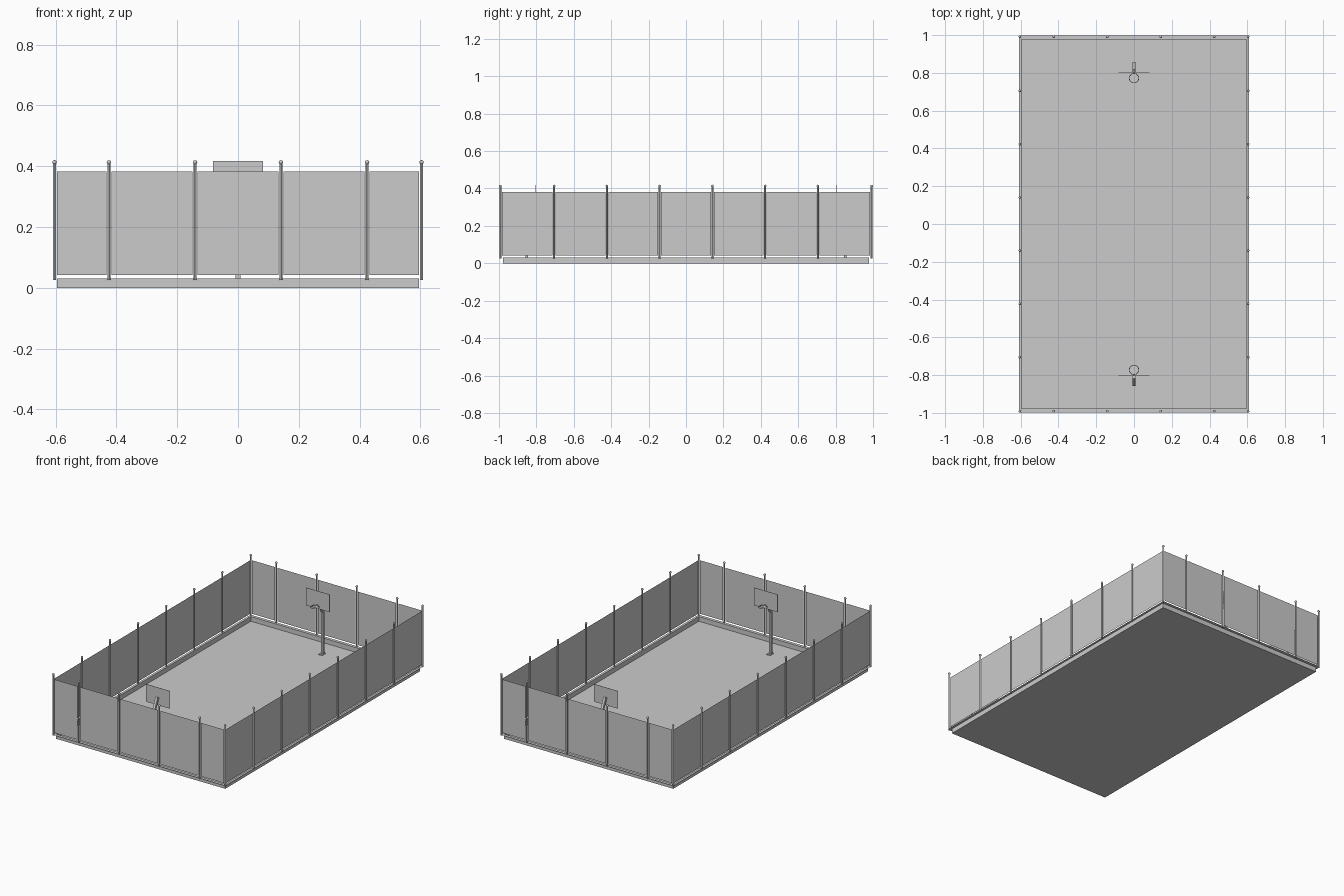
import bpy, bmesh, math
from mathutils import Vector

if "Cube" in bpy.data.objects:
    bpy.data.objects.remove(bpy.data.objects["Cube"])

PX, PY = 0.604, 0.992            # fence lines
SX, SY = 0.595, 0.978            # court tray half sizes
FRONT = [-PX, -0.425, -0.141, 0.141, 0.425, PX]
SIDE = [-PY, -0.705, -0.423, -0.141, 0.141, 0.423, 0.705, PY]


def make(name, bm, smooth=False):
    mesh = bpy.data.meshes.new(name)
    bm.to_mesh(mesh)
    bm.free()
    ob = bpy.data.objects.new(name, mesh)
    bpy.context.collection.objects.link(ob)
    if smooth:
        bpy.context.view_layer.objects.active = ob
        ob.select_set(True)
        bpy.ops.object.shade_smooth_by_angle()
        ob.select_set(False)
    return ob


def quad(bm, pts):
    return bm.faces.new([bm.verts.new(p) for p in pts])


def box(name, lo, hi):
    bm = bmesh.new()
    bmesh.ops.create_cube(bm, size=1)
    for v in bm.verts:
        v.co = [lo[i] + (v.co[i] + 0.5) * (hi[i] - lo[i]) for i in range(3)]
    return make(name, bm)


# Court: shallow tray with a raised curb and an outer flange carrying the fence
bm = bmesh.new()
rings = []
for x, y, z in [(SX, SY, 0), (SX, SY, 0.03), (0.610, 0.998, 0.03)]:
    rings.append([bm.verts.new((sx * x, sy * y, z))
                  for sx, sy in [(-1, -1), (1, -1), (1, 1), (-1, 1)]])
bm.faces.new(rings[0])
for a, b in zip(rings, rings[1:]):
    for i in range(4):
        j = (i + 1) % 4
        bm.faces.new((a[j], a[i], b[i], b[j]))
make("court_tray", bm)

# Fence posts: thin tubes with ball caps
spots = [(x, s * PY) for x in FRONT for s in (-1, 1)]
spots += [(s * PX, y) for y in SIDE[1:-1] for s in (-1, 1)]
bm = bmesh.new()
for x, y in spots:
    r = bmesh.ops.create_cone(bm, cap_ends=True, segments=12, radius1=0.005,
                              radius2=0.005, depth=0.39)
    bmesh.ops.translate(bm, verts=r["verts"], vec=(x, y, 0.22))
    r = bmesh.ops.create_uvsphere(bm, u_segments=12, v_segments=8, radius=0.007)
    bmesh.ops.translate(bm, verts=r["verts"], vec=(x, y, 0.413))
make("fence_posts", bm, smooth=True)

# Fence panels: flat sheets between neighbouring posts
GAP, Z0, Z1 = 0.008, 0.042, 0.382
bm = bmesh.new()
for s in (-1, 1):
    for a, b in zip(FRONT, FRONT[1:]):
        a, b = a + GAP, b - GAP
        quad(bm, [(a, s * PY, Z0), (b, s * PY, Z0), (b, s * PY, Z1), (a, s * PY, Z1)])
    for a, b in zip(SIDE, SIDE[1:]):
        a, b = a + GAP, b - GAP
        quad(bm, [(s * PX, a, Z0), (s * PX, b, Z0), (s * PX, b, Z1), (s * PX, a, Z1)])
make("fence_panels", bm)

# Two hoops, one at each end
for s, end in ((-1, "front"), (1, "back")):
    box(end + "_hoop_base", (-0.012, min(s * 0.828, s * 0.862), 0),
        (0.012, max(s * 0.828, s * 0.862), 0.005))
    box(end + "_backboard", (-0.083, s * 0.803 - 0.001, 0.306), (0.083, s * 0.803 + 0.001, 0.418))

    # Bent square pole reaching forward to the board
    bm = bmesh.new()
    path = [(0.858, 0.003, 0.844, 0.003), (0.858, 0.270, 0.844, 0.265),
            (0.818, 0.365, 0.804, 0.355)]
    rows = [[bm.verts.new(p) for p in ((-0.008, s * yo, zo), (0.008, s * yo, zo),
                                       (0.008, s * yi, zi), (-0.008, s * yi, zi))]
            for yo, zo, yi, zi in path]
    bm.faces.new(rows[0])
    bm.faces.new(rows[-1])
    for a, b in zip(rows, rows[1:]):
        for i in range(4):
            j = (i + 1) % 4
            bm.faces.new((a[i], a[j], b[j], b[i]))
    bmesh.ops.recalc_face_normals(bm, faces=bm.faces)
    make(end + "_hoop_pole", bm)

    # Ring and its small bracket
    bpy.ops.mesh.primitive_torus_add(location=(0, s * 0.772, 0.328), major_radius=0.025,
                                     minor_radius=0.0018, major_segments=24, minor_segments=8)
    ring = bpy.context.object
    ring.name = end + "_hoop_ring"
    bpy.ops.object.shade_smooth_by_angle()
    ring.select_set(False)
    box(end + "_ring_bracket", (-0.006, min(s * 0.796, s * 0.803), 0.324),
        (0.006, max(s * 0.796, s * 0.803), 0.332))
